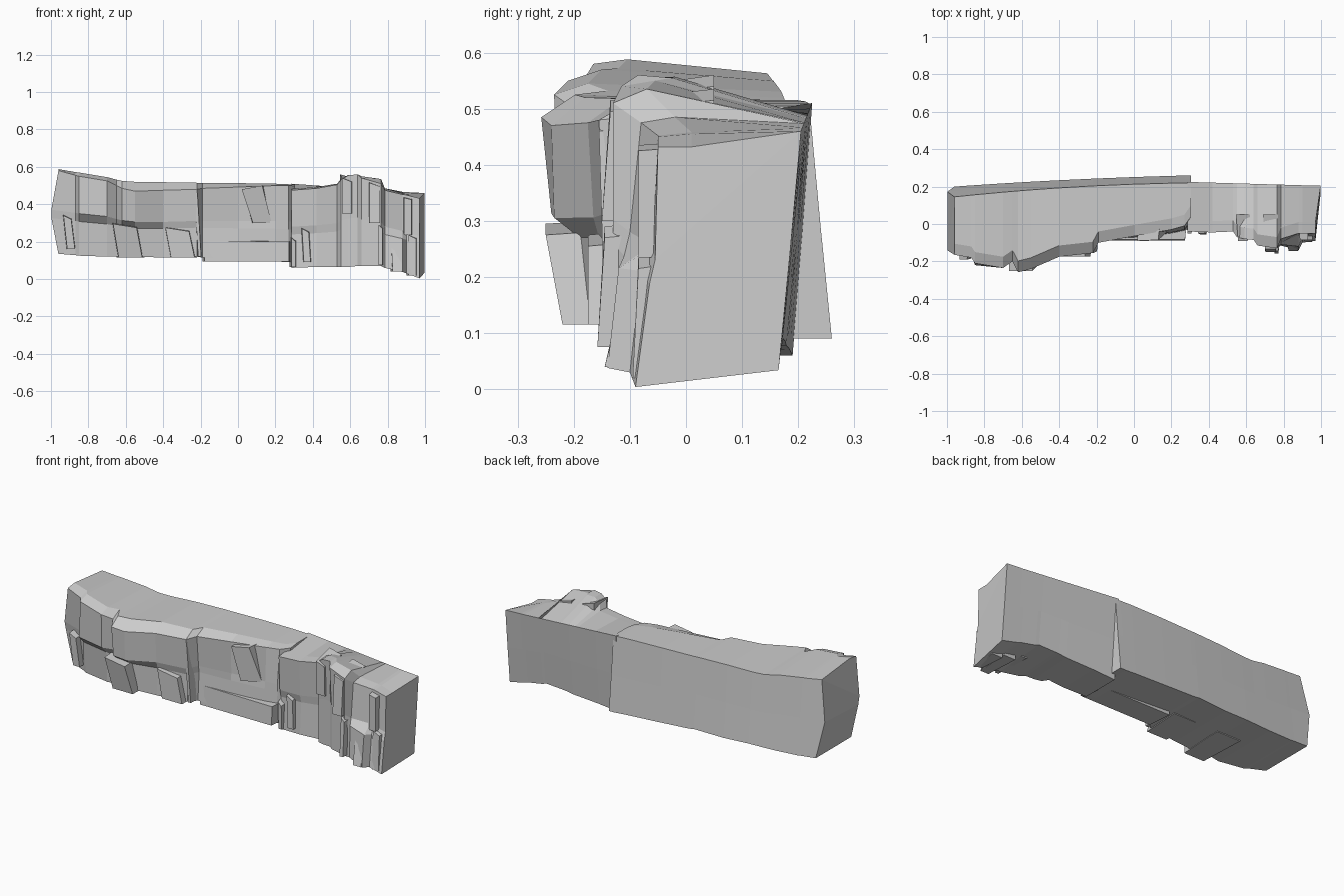
import bpy, bmesh


def make_object(name, verts, faces):
    mesh = bpy.data.meshes.new(name)
    bm = bmesh.new()
    vs = [bm.verts.new(v) for v in verts]
    for f in faces:
        bm.faces.new([vs[i] for i in f])
    bmesh.ops.recalc_face_normals(bm, faces=bm.faces)
    bm.to_mesh(mesh)
    bm.free()
    ob = bpy.data.objects.new(name, mesh)
    bpy.context.collection.objects.link(ob)
    return ob


def lerp(a, b, t):
    return a + (b - a) * t


def wall(name, stations, back):
    """Loft eight-point sections along x.
    Station: x, front y at bottom/low/high/top, z bottom/front top/ridge.
    back(x, zb, zr) gives back bottom y,z and back top y,z."""
    verts, faces = [], []
    for x, yb, yl, yh, yt, zb, zf, zr in stations:
        by, bz, ty, tz = back(x, zb, zr)
        ring = [(by, bz), (yb, zb), (yl, lerp(zb, zf, .43)), (yh, lerp(zb, zf, .53)),
                (yt, zf), (yt + .06, zr), (ty, tz),
                (lerp(by, ty, .5), lerp(bz, tz, .48))]
        verts += [(x, y, z) for y, z in ring]
    n = len(stations)
    for i in range(n - 1):
        for j in range(8):
            k = (j + 1) % 8
            faces.append((i * 8 + j, i * 8 + k, i * 8 + 8 + k, i * 8 + 8 + j))
    for o in (0, (n - 1) * 8):
        faces += [tuple(o + i for i in q) for q in ((0, 1, 2, 7), (7, 2, 3, 6), (6, 3, 4, 5))]
    return make_object(name, verts, faces)


def chunk(name, x0, x1, z0, z1, yb, yt, lean=0.0, slope=.02, deep=.05):
    """Tapered slab of rock standing out of the wall face."""
    t = .012
    verts = [(x0 + t, yb, z0), (x1 - t, yb, z0), (x1 - t + lean, yt, z1 - slope), (x0 + t + lean, yt, z1),
             (x0, deep, z0), (x1, deep, z0), (x1 + lean, deep, z1), (x0 + lean, deep, z1 + slope)]
    return make_object(name, verts, [(0, 1, 2, 3), (4, 5, 6, 7), (0, 1, 5, 4),
                                     (1, 2, 6, 5), (2, 3, 7, 6), (3, 0, 4, 7)])


# Long left wall, leaning outward toward its top
left = [
    (-.96, -.12, -.13, -.14, -.165, .135, .58, .588),
    (-.87, -.15, -.16, -.165, -.18, .128, .555, .572),
    (-.85, -.16, -.18, -.22, -.21, .125, .55, .57),
    (-.70, -.18, -.19, -.23, -.235, .12, .525, .545),
    (-.65, -.17, -.18, -.19, -.20, .12, .50, .532),
    (-.62, -.18, -.19, -.24, -.258, .12, .485, .525),
    (-.55, -.18, -.19, -.235, -.24, .12, .47, .52),
    (-.40, -.16, -.155, -.165, -.175, .115, .475, .518),
    (-.22, -.14, -.14, -.15, -.155, .12, .48, .515),
    (-.19, -.09, -.08, -.085, -.10, .115, .485, .514),
    (.0, -.08, -.065, -.06, -.065, .105, .492, .513),
    (.2, -.055, -.045, -.04, -.03, .095, .5, .51),
    (.27, -.04, -.03, -.03, -.01, .09, .5, .507),
    (.305, -.01, .01, .02, .04, .09, .498, .505),
]


def left_back(x, zb, zr):
    t = (x + .96) / 1.265
    bow = .015 * 4 * t * (1 - t)
    return lerp(.2, .26, t) + bow * .5, zb, lerp(.145, .22, t) + bow, zr - .025 * max(0, 1 - 2 * t)


ob = wall("left_rock_wall", left, left_back)
for i in (2, 3, 7):                       # bowed outer end
    ob.data.vertices[i].co.x -= .038

# Shorter right wall with vertical columns
right = [
    (.285, -.03, -.02, -.03, -.04, .06, .475, .482),
    (.42, -.04, -.03, -.04, -.045, .065, .485, .492),
    (.53, -.03, -.02, -.02, -.04, .065, .505, .51),
    (.55, -.06, -.06, -.06, -.07, .065, .53, .535),
    (.59, -.07, -.07, -.07, -.08, .065, .555, .557),
    (.64, -.08, -.08, -.08, -.085, .07, .56, .555),
    (.66, -.10, -.10, -.10, -.115, .07, .54, .55),
    (.765, -.13, -.13, -.13, -.13, .07, .51, .535),
    (.785, -.115, -.11, -.10, -.08, .06, .475, .485),
    (.88, -.14, -.12, -.06, -.05, .038, .452, .458),
    (.90, -.10, -.08, -.06, -.05, .03, .45, .455),
    (.97, -.09, -.065, -.055, -.05, .004, .432, .432),
]


def right_back(x, zb, zr):
    t = (x - .285) / .685
    return lerp(.19, .165, t), zb + .03 * t, lerp(.225, .205, t), lerp(.51, .46, t)


ob = wall("right_rock_wall", right, right_back)
for i in (-8, -2, -1):                    # slanted outer end
    ob.data.vertices[len(ob.data.vertices) + i].co.x += .028

# Broken slabs on the left face
chunk("lower_slab_far_left", -.925, -.86, .16, .34, -.185, -.19, -.02)
chunk("lower_slab_left", -.65, -.50, .115, .295, -.22, -.25, -.03)
chunk("lower_slab_middle", -.37, -.22, .115, .275, -.175, -.175, -.03)
chunk("lower_ledge", -.19, .285, .095, .205, -.088, -.082, 0, .005)
chunk("pillar_edge", -.225, -.185, .12, .48, -.145, -.155, -.02)
make_object("hanging_wedge", [(.02, -.09, .48), (.13, -.085, .50), (.08, -.09, .30), (.18, -.04, .30),
                              (.02, .03, .48), (.14, .03, .50), (.07, .03, .30), (.18, .03, .30)],
            [(0, 1, 3, 2), (4, 5, 7, 6), (0, 1, 5, 4), (1, 3, 7, 5), (3, 2, 6, 7), (2, 0, 4, 6)])

# Columns and small blocks on the right face
chunk("corner_column", .275, .32, .065, .22, -.045, -.05)
chunk("slim_column", .34, .40, .09, .27, -.055, -.05, -.01)
chunk("upper_block", .545, .62, .35, .54, -.085, -.09)
chunk("brow_block", .69, .77, .30, .515, -.15, -.135)
chunk("base_column", .74, .785, .075, .29, -.158, -.145)
chunk("leaning_column", .815, .89, .04, .235, -.145, -.10, -.01)
chunk("end_block", .875, .94, .235, .435, -.085, -.085, 0, .01)
chunk("end_shard", .90, .965, .02, .235, -.095, -.085)
